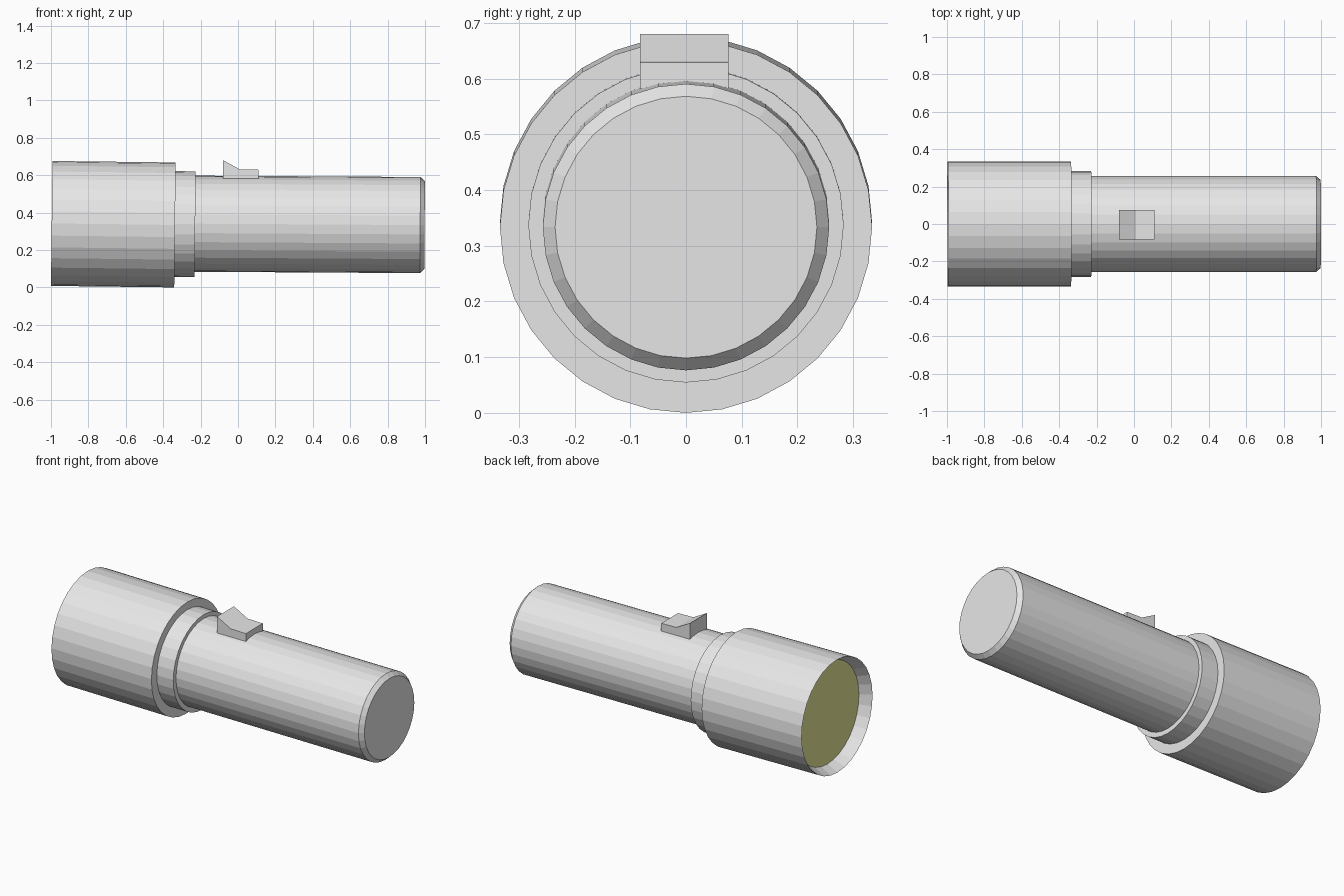
import bpy, bmesh, math
from mathutils import Matrix, Vector

SIDES = 32

cube = bpy.data.objects.get("Cube")
if cube:
    bpy.data.objects.remove(cube)


def material(name, color):
    mat = bpy.data.materials.new(name)
    mat.use_nodes = True
    mat.diffuse_color = color
    mat.node_tree.nodes["Principled BSDF"].inputs["Base Color"].default_value = color
    return mat


grey = material("light_grey", (0.8, 0.8, 0.8, 1))
yellow = material("pale_yellow", (0.8, 0.8, 0.32, 1))


def finish(name, bm, mats):
    bmesh.ops.recalc_face_normals(bm, faces=bm.faces)
    mesh = bpy.data.meshes.new(name)
    bm.to_mesh(mesh)
    bm.free()
    for mat in mats:
        mesh.materials.append(mat)
    obj = bpy.data.objects.new(name, mesh)
    bpy.context.collection.objects.link(obj)
    return obj


def lathe(name, profile, centre, tilt, mats, start_index=0):
    """Turn (x, radius) points around the x axis, cap both ends, tilt about centre."""
    bm = bmesh.new()
    rings = []
    for x, r in profile:
        angles = [math.tau * i / SIDES for i in range(SIDES)]
        rings.append([bm.verts.new((x - centre[0], r * math.sin(a), r * math.cos(a)))
                      for a in angles])
    for a, b in zip(rings, rings[1:]):
        for i in range(SIDES):
            j = (i + 1) % SIDES
            bm.faces.new((a[i], a[j], b[j], b[i]))
    bm.faces.new(rings[0]).material_index = start_index
    bm.faces.new(rings[-1])
    obj = finish(name, bm, mats)
    obj.location = (centre[0], 0, centre[1])
    obj.rotation_euler.y = tilt
    return obj


# Head with a conical reflector recess and a lens at its bottom
lathe("lamp_head", [(-0.93, 0.30), (-0.996, 0.334), (-0.337, 0.334)],
      (-0.667, 0.338), 0.012, [grey, yellow], start_index=1)

# Collar between head and handle
lathe("collar", [(-0.36, 0.283), (-0.229, 0.283)], (-0.28, 0.338), 0.01, [grey])

# Handle with a chamfered end
lathe("handle", [(-0.25, 0.257), (0.974, 0.257), (0.998, 0.235)],
      (0.37, 0.337), 0.006, [grey])

# Switch: a wedge profile extruded across the top of the handle
profile = [(-0.08, 0.582), (0.11, 0.582), (0.11, 0.629), (0.01, 0.631), (-0.08, 0.68)]
bm = bmesh.new()
face = bm.faces.new([bm.verts.new((x, -0.083, z)) for x, z in profile])
side = bmesh.ops.extrude_face_region(bm, geom=[face])
bmesh.ops.translate(bm, vec=Vector((0, 0.159, 0)),
                    verts=[v for v in side["geom"] if isinstance(v, bmesh.types.BMVert)])
finish("switch", bm, [grey])
